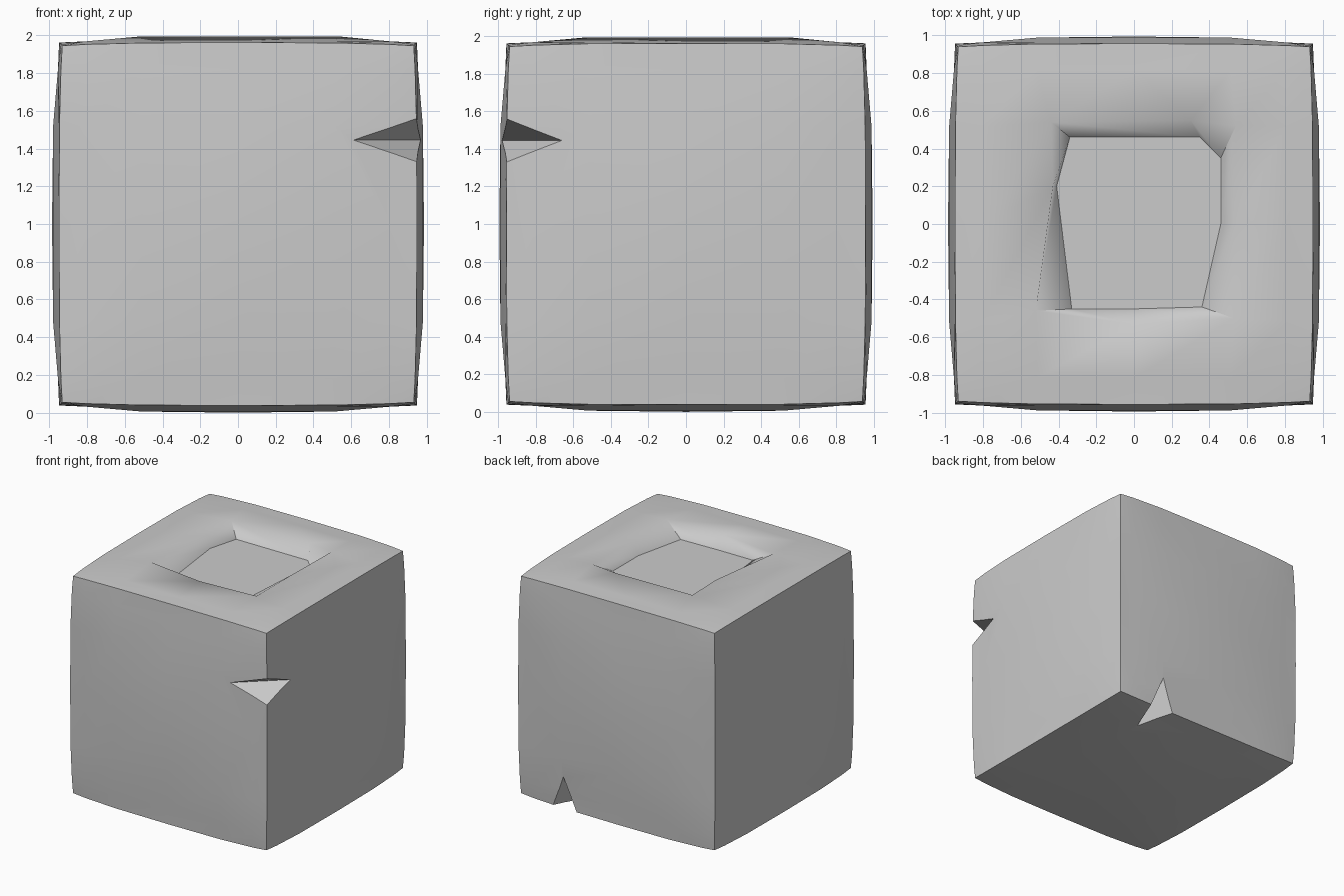
import bpy, bmesh, math
from mathutils import Vector

if "Cube" in bpy.data.objects:
    bpy.data.objects.remove(bpy.data.objects["Cube"])

STOPS = [-0.945, -0.82, -0.52, 0.0, 0.52, 0.82, 0.945]
FACE = {0.945: 0.945, 0.82: 0.968, 0.52: 0.994, 0.0: 1.0}    # bulge of the faces
EDGE = {0.945: 0.945, 0.82: 0.952, 0.52: 0.96, 0.0: 0.962}   # bulge of the rounded edges
SIZE = Vector((0.986, 0.994, 1.0))


def place(p):
    """Push a point of the regular grid box onto the softly rounded block."""
    out = [i for i in range(3) if abs(p[i]) == 0.945]
    rest = [abs(p[i]) for i in range(3) if i not in out]
    q = list(p)
    r = {1: lambda: FACE[max(rest)], 2: lambda: EDGE[rest[0]], 3: lambda: 0.945}[len(out)]()
    for i in out:
        q[i] = math.copysign(r, p[i])
    return Vector((q[0] * SIZE.x, q[1] * SIZE.y, q[2] * SIZE.z + 1.0))


# Block body: six grids sharing their border points
bm = bmesh.new()
verts = {}


def vert(p):
    if p not in verts:
        verts[p] = bm.verts.new(place(p))
    return verts[p]


for axis in range(3):
    for side in (-0.945, 0.945):
        for i in range(6):
            for j in range(6):
                if axis == 2 and side > 0 and i in (2, 3) and j in (2, 3):
                    continue  # opening of the recess on top
                quad = []
                for a, b in ((i, j), (i + 1, j), (i + 1, j + 1), (i, j + 1)):
                    p = [STOPS[a], STOPS[b]]
                    p.insert(axis, side)
                    quad.append(vert(tuple(p)))
                bm.faces.new(quad)

# Irregular recess in the top: rim points, floor points, sloping walls
keys = [(-1, 1), (0, 1), (1, 1), (1, 0), (1, -1), (0, -1), (-1, -1), (-1, 0)]
rim = [(-.44, .54), (.3, .55), (.54, .52), (.53, 0), (.53, -.5), (0, -.53), (-.52, -.46), (-.43, .2)]
floor = [(-.34, .46), (.35, .46), (.46, .35), (.46, 0), (.36, -.44), (0, -.45), (-.33, -.45), (-.41, .2)]
top = [verts[(0.52 * x, 0.52 * y, 0.945)] for x, y in keys]
for v, (x, y) in zip(top, rim):
    v.co.x, v.co.y = x, y
low = [bm.verts.new((x, y, 1.89)) for x, y in floor]
for i in range(8):
    j = (i + 1) % 8
    bm.faces.new((top[i], top[j], low[j], low[i]))
bm.faces.new(low)
bmesh.ops.recalc_face_normals(bm, faces=bm.faces)
mesh = bpy.data.meshes.new("stone_block")
bm.to_mesh(mesh)
bm.free()
block = bpy.data.objects.new("stone_block", mesh)
bpy.context.collection.objects.link(block)


def cut_notch(name, p, q, spread, slope):
    """Cut a V notch whose inner crease runs from p to q."""
    p, q, spread = Vector(p), Vector(q), Vector(spread)
    along = (q - p).normalized()
    out = along.cross(spread).normalized()
    if out.dot((p + q) / 2 - Vector((0, 0, 1))) < 0:
        out = -out
    b = bmesh.new()
    for end in (p - along * 0.3, q + along * 0.3):
        b.verts.new(end)
        for s in (-1, 1):
            b.verts.new(end + out * 0.6 + spread * s * slope * 0.6)
    bmesh.ops.convex_hull(b, input=b.verts)
    bmesh.ops.recalc_face_normals(b, faces=b.faces)
    m = bpy.data.meshes.new(name)
    b.to_mesh(m)
    b.free()
    cutter = bpy.data.objects.new(name, m)
    bpy.context.collection.objects.link(cutter)
    mod = block.modifiers.new(name, 'BOOLEAN')
    mod.operation, mod.solver, mod.object = 'DIFFERENCE', 'EXACT', cutter
    bpy.context.view_layer.objects.active = block
    bpy.ops.object.modifier_apply(modifier=name)
    bpy.data.objects.remove(cutter)


# Chips in the front right edge and the lower back edge
cut_notch("front_notch", (0.60, -0.99, 1.445), (0.98, -0.65, 1.445), (0, 0, 1), 0.56)
cut_notch("back_notch", (0.50, 0.99, 0.34), (0.50, 0.63, 0.01), (1, 0, 0), 0.58)

# Smooth shading, with the recess rim kept soft and its floor crisp
bpy.ops.object.select_all(action='DESELECT')
block.select_set(True)
bpy.context.view_layer.objects.active = block
bpy.ops.object.shade_smooth_by_angle(angle=math.radians(38))
bm = bmesh.new()
bm.from_mesh(block.data)
for e in bm.edges:
    if all(v.co.z > 1.95 and max(abs(v.co.x), abs(v.co.y)) < 0.6 for v in e.verts):
        e.smooth = True
bm.to_mesh(block.data)
bm.free()
